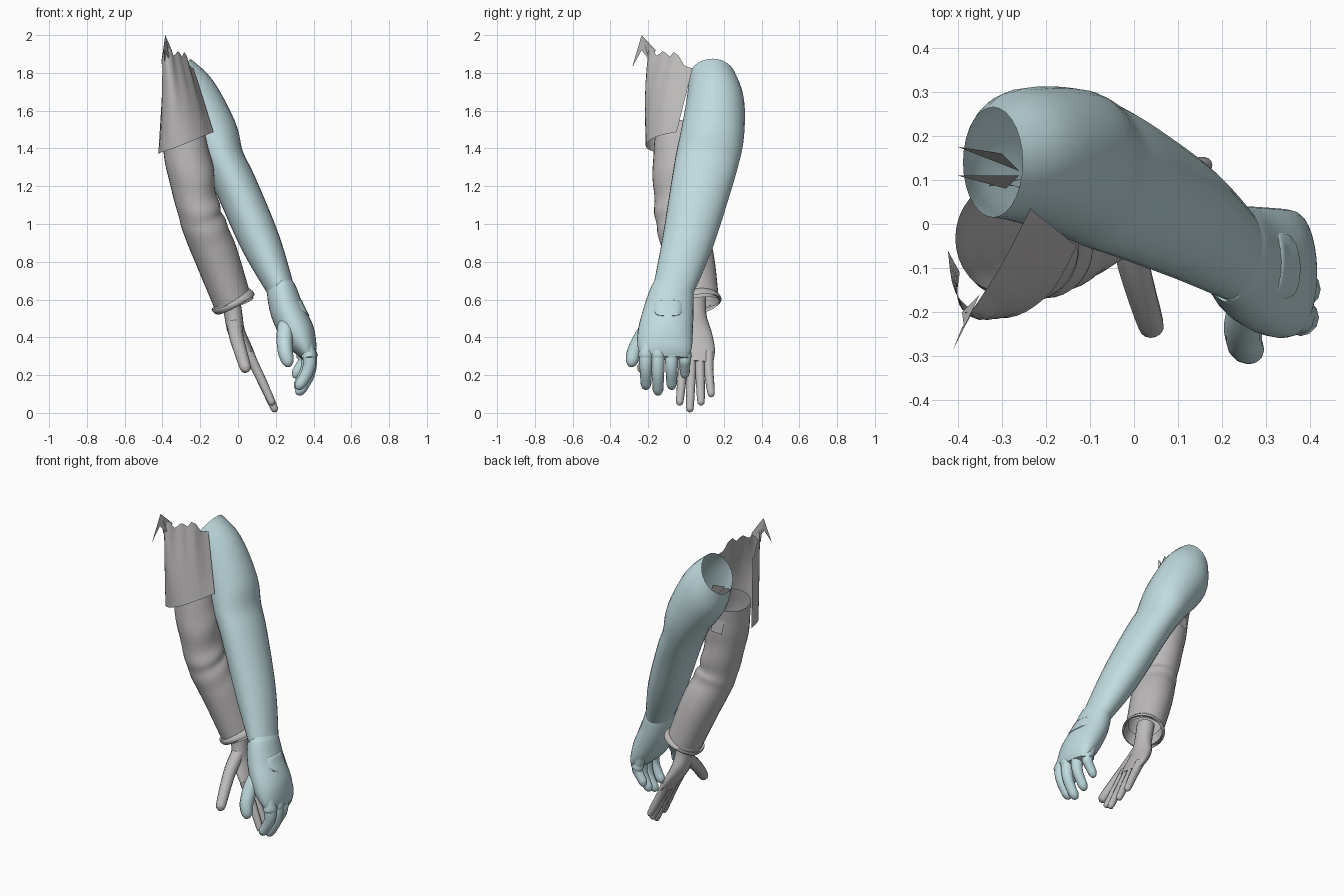
import bpy, bmesh, math
from mathutils import Vector
from mathutils.bvhtree import BVHTree

cube = bpy.data.objects.get("Cube")
if cube:
    bpy.data.objects.remove(cube, do_unlink=True)


def material(name, rgb):
    m = bpy.data.materials.new(name)
    m.use_nodes = True
    m.diffuse_color = (*rgb, 1)
    m.node_tree.nodes["Principled BSDF"].inputs["Base Color"].default_value = (*rgb, 1)
    return m


BLUE = material("pale_blue", (0.53, 0.71, 0.74))
GRAY = material("warm_gray", (0.51, 0.49, 0.49))


def make(name, bm, mat):
    me = bpy.data.meshes.new(name)
    bm.to_mesh(me)
    bm.free()
    me.materials.append(mat)
    ob = bpy.data.objects.new(name, me)
    bpy.context.collection.objects.link(ob)
    bpy.ops.object.select_all(action='DESELECT')
    ob.select_set(True)
    bpy.context.view_layer.objects.active = ob
    bpy.ops.object.shade_smooth_by_angle(angle=math.radians(50))
    return ob


def spline(keys, steps):
    """Catmull-Rom interpolation of rows of numbers."""
    out = []
    n = len(keys)
    for i in range(n - 1):
        k = [keys[max(0, min(n - 1, i + d))] for d in (-1, 0, 1, 2)]
        for s in range(steps):
            t = s / steps
            out.append([0.5 * (2 * b + (c - a) * t + (2 * a - 5 * b + 4 * c - d) * t * t
                               + (3 * b - a - 3 * c + d) * t ** 3) for a, b, c, d in zip(*k)])
    return out + [list(keys[-1])]


def tube(name, keys, mat, n=24, steps=4, caps=(False, False), start=None, wrinkle=None):
    """Loft of ellipses square to the path; start overrides the first direction."""
    rows = spline(keys, steps)
    pts = [Vector(r[:3]) for r in rows]
    bm = bmesh.new()
    rings = []
    for i, r in enumerate(rows):
        t = (pts[min(i + 1, len(pts) - 1)] - pts[max(i - 1, 0)]).normalized()
        if start:
            w = max(0, 1 - i / (2 * steps))
            t = t.lerp(Vector(start), w).normalized()
        v = Vector((0, 1, 0))
        v = (v - t * v.dot(t)).normalized()
        u = v.cross(t)
        ring = []
        for j in range(n):
            a = math.tau * j / n
            k = wrinkle(i / (len(rows) - 1), a) if wrinkle else 1
            ring.append(bm.verts.new(pts[i] + k * (u * r[3] * math.cos(a) + v * r[4] * math.sin(a))))
        rings.append(ring)
    for p, q in zip(rings, rings[1:]):
        for j in range(n):
            k = (j + 1) % n
            bm.faces.new((p[j], p[k], q[k], q[j]))
    if caps[0]:
        bm.faces.new(rings[0][::-1])
    if caps[1]:
        bm.faces.new(rings[-1])
    return make(name, bm, mat)


def finger(name, path, r, mat):
    """Tapered digit with a rounded tip along a short path."""
    tip, prev = Vector(path[-1]), Vector(path[-2])
    d = (tip - prev).normalized()
    keys = [(*p, r * (1 - 0.08 * i), r * (1 - 0.08 * i)) for i, p in enumerate(path[:-1])]
    for back, k in ((0.8, 0.72), (0.25, 0.5), (0, 0.2)):
        keys.append((*(tip - d * r * back), r * k, r * k))
    return tube(name, keys, mat, 12, 3, (True, True))


def sheet(name, points, mat):
    bm = bmesh.new()
    bm.faces.new([bm.verts.new(p) for p in points])
    return make(name, bm, mat)


# Bare blue arm, open at the shoulder
tube("blue_arm", [
    (-0.32, 0.14, 1.77, 0.125, 0.125),
    (-0.248, 0.155, 1.65, 0.160, 0.153),
    (-0.140, 0.140, 1.475, 0.142, 0.168),
    (-0.080, 0.112, 1.34, 0.115, 0.168),
    (-0.010, 0.080, 1.20, 0.112, 0.160),
    (0.120, 0.008, 0.90, 0.106, 0.136),
    (0.233, -0.072, 0.64, 0.071, 0.106)], BLUE, 28, 4, start=(0.84, 0, -0.54))

# Gloved blue hand with a raised wrist edge
hand = tube("blue_hand", [
    (0.226, -0.070, 0.66, 0.071, 0.106),
    (0.230, -0.072, 0.65, 0.079, 0.114),
    (0.261, -0.092, 0.54, 0.090, 0.133),
    (0.318, -0.110, 0.42, 0.090, 0.146),
    (0.358, -0.112, 0.34, 0.062, 0.142),
    (0.374, -0.112, 0.29, 0.034, 0.122)], BLUE, 28, 4, (False, True))
for label, y, dx, drop, r in (("index", -0.212, 0, 0.03, 0.039), ("middle", -0.148, 0.004, 0, 0.039),
                              ("ring", -0.076, -0.01, 0.03, 0.038),
                              ("little", -0.006, -0.03, 0.09, 0.035)):
    finger("blue_%s_finger" % label, [
        (0.352 + dx, y * 0.95, 0.39), (0.378 + dx, y, 0.29), (0.372 + dx, y, 0.21 + drop * 0.6),
        (0.345 + dx, y, 0.15 + drop * 0.8), (0.312 + dx / 2, y, 0.095 + drop)], r, BLUE)
    # Glove edge around the finger base
    tube("blue_%s_band" % label, [(0.372 + dx, y, 0.325, r - .002, r - .002),
                                  (0.378 + dx, y, 0.298, r + .003, r + .003),
                                  (0.378 + dx, y, 0.292, r - .004, r - .004)], BLUE, 12, 1)
finger("blue_thumb", [(0.265, -0.16, 0.50), (0.248, -0.225, 0.41), (0.25, -0.270, 0.33),
                      (0.27, -0.295, 0.245)], 0.048, BLUE)

# Thin rounded patch following the back of the hand
tree = BVHTree.FromObject(hand, bpy.context.evaluated_depsgraph_get())
bm = bmesh.new()
loops = []
for size, lift in ((0.25, 0.004), (0.6, 0.004), (0.96, 0.004), (1, 0)):
    loop = []
    for j in range(24):
        c, s = math.cos(math.tau * j / 24), math.sin(math.tau * j / 24)
        y = -0.095 + 0.075 * size * math.copysign(abs(c) ** 0.6, c)
        z = 0.555 + 0.043 * size * math.copysign(abs(s) ** 0.6, s)
        hit = tree.ray_cast(Vector((1, y, z)), Vector((-1, 0, 0)))
        loop.append(bm.verts.new(((hit[0].x if hit[0] else 0.33) + lift, y, z)))
    loops.append(loop)
bm.faces.new(loops[0])
for p, q in zip(loops, loops[1:]):
    for j in range(24):
        k = (j + 1) % 24
        bm.faces.new((p[j], q[j], q[k], p[k]))
make("hand_patch", bm, BLUE)


# Gray sleeve with folds near the elbow
def folds(t, a):
    elbow = math.exp(-((t - 0.4) / 0.25) ** 2)
    front = 0.6 - 0.4 * math.cos(a)
    return 1 + 0.05 * elbow * front * math.sin(36 * t + 2.2 * math.sin(a + 0.6))


tube("gray_sleeve", [
    (-0.303, -0.03, 1.53, 0.104, 0.122),
    (-0.265, -0.045, 1.34, 0.122, 0.130),
    (-0.215, -0.042, 1.10, 0.112, 0.126),
    (-0.176, -0.025, 0.98, 0.116, 0.128),
    (-0.115, 0.015, 0.83, 0.116, 0.132),
    (-0.033, 0.053, 0.60, 0.103, 0.121)], GRAY, 32, 8, wrinkle=folds)
# Thin flared cuff and its inner lining
tube("sleeve_cuff", [
    (-0.034, 0.053, 0.605, 0.102, 0.120), (-0.030, 0.054, 0.598, 0.118, 0.132),
    (-0.024, 0.056, 0.582, 0.120, 0.133), (-0.021, 0.057, 0.576, 0.108, 0.122)], GRAY, 32, 2)
tube("cuff_inside", [(-0.021, 0.057, 0.576, 0.108, 0.122), (-0.045, 0.045, 0.65, 0.09, 0.105)],
     GRAY, 32, 2)

# Gray hand, flat and straight
tube("gray_hand", [
    (-0.045, 0.052, 0.64, 0.050, 0.055),
    (-0.025, 0.053, 0.52, 0.048, 0.055),
    (-0.008, 0.055, 0.43, 0.045, 0.080),
    (0.040, 0.055, 0.34, 0.036, 0.098),
    (0.082, 0.052, 0.265, 0.024, 0.092)], GRAY, 20, 4, (True, True))
for label, y0, y1, z in (("index", -0.018, -0.035, 0.04), ("middle", 0.028, 0.02, 0.005),
                         ("ring", 0.074, 0.08, 0.04), ("little", 0.120, 0.135, 0.085)):
    x = 0.203 - 0.42 * z
    finger("gray_%s_finger" % label, [(0.055, y0, 0.32), (0.098, y0, 0.23),
                                      (0.5 * x + 0.052, (y0 + y1) / 2, 0.5 * z + 0.11),
                                      (x, y1, z)], 0.027, GRAY)
finger("gray_thumb", [(-0.018, 0.03, 0.47), (-0.008, -0.06, 0.40), (0.012, -0.14, 0.33),
                      (0.045, -0.25, 0.22)], 0.041, GRAY)

# Torn shoulder sleeve: a front shell from a curved hem up to a slanting ragged edge
hem = spline([(-0.422, -0.06, 1.37), (-0.405, -0.155, 1.38), (-0.345, -0.205, 1.40),
              (-0.265, -0.208, 1.43), (-0.185, -0.150, 1.465), (-0.13, -0.05, 1.487)], 4)
rim = spline([(-0.395, -0.11, 1.80), (-0.400, -0.17, 1.90), (-0.375, -0.20, 1.93),
              (-0.33, -0.140, 1.90), (-0.285, -0.065, 1.90), (-0.235, 0.035, 1.81)], 4)
ragged = (0, -0.02, 0.01, 0.01, -0.015, 0, 0.015)
bm = bmesh.new()
cols = []
for j, (low, top) in enumerate(zip(hem, rim)):
    low, top = Vector(low), Vector(top)
    top.z += ragged[j % len(ragged)]
    bulge = Vector((0.5, -0.87, 0)) * 0.018 * math.sin(math.pi * j / (len(hem) - 1))
    cols.append([bm.verts.new(low.lerp(top, k / 6) + bulge * math.sin(math.pi * k / 6))
                 for k in range(7)])
for p, q in zip(cols, cols[1:]):
    for k in range(6):
        bm.faces.new((p[k], p[k + 1], q[k + 1], q[k]))
make("torn_shoulder_sleeve", bm, GRAY)

# Loose torn scraps
sheet("torn_spike", [(-0.385, -0.235, 2.0), (-0.41, -0.285, 1.83), (-0.39, -0.235, 1.92),
                     (-0.36, -0.19, 1.86)], GRAY)
sheet("torn_tip", [(-0.385, -0.235, 2.0), (-0.39, -0.20, 1.86), (-0.35, -0.16, 1.92)], GRAY)
sheet("upper_scrap", [(-0.40, 0.175, 1.72), (-0.30, 0.16, 1.70), (-0.26, 0.12, 1.62),
                      (-0.33, 0.15, 1.64)], GRAY)
sheet("lower_scrap", [(-0.40, 0.11, 1.68), (-0.26, 0.11, 1.66), (-0.29, 0.08, 1.57)], GRAY)
sheet("sleeve_flap", [(-0.33, 0.085, 1.44), (-0.26, 0.10, 1.45), (-0.25, 0.105, 1.37),
                      (-0.32, 0.095, 1.36)], GRAY)
